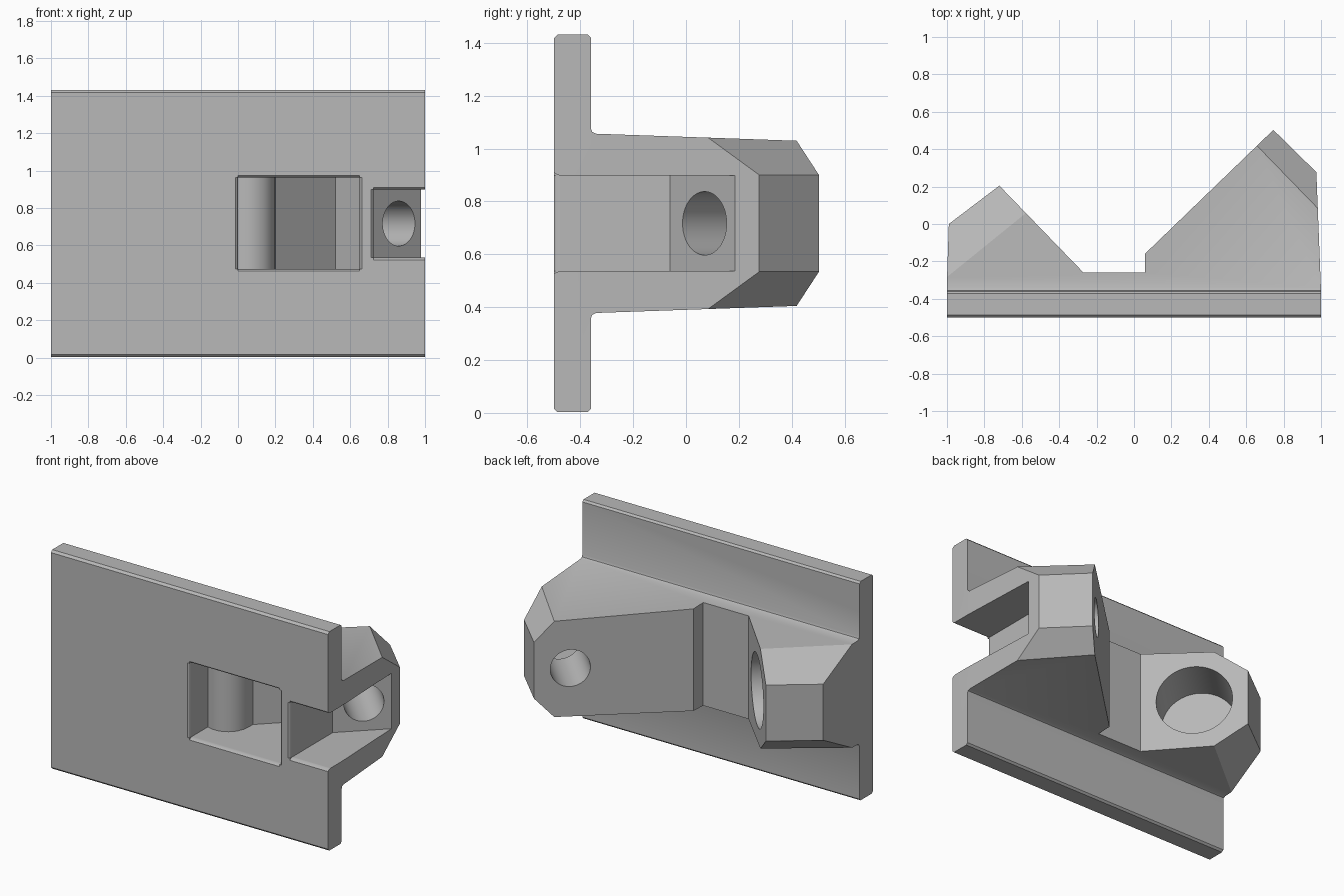
import bpy, bmesh, math
from mathutils import Vector

if "Cube" in bpy.data.objects:
    bpy.data.objects.remove(bpy.data.objects["Cube"], do_unlink=True)

X, Y, Z = Vector((1, 0, 0)), Vector((0, 1, 0)), Vector((0, 0, 1))
MID_Z = 0.717

grey = bpy.data.materials.new("plain_grey")
grey.use_nodes = True
grey.diffuse_color = (0.48, 0.48, 0.48, 1)
grey.node_tree.nodes["Principled BSDF"].inputs["Base Color"].default_value = grey.diffuse_color


def prism(name, points, u, v, w, start, end, origin=Vector()):
    """Profile in the u-v plane, extruded along w."""
    bm = bmesh.new()
    face = bm.faces.new([bm.verts.new(origin + u * a + v * b + w * start) for a, b in points])
    moved = bmesh.ops.extrude_face_region(bm, geom=[face])["geom"]
    bmesh.ops.translate(bm, vec=w * (end - start),
                        verts=[g for g in moved if isinstance(g, bmesh.types.BMVert)])
    bmesh.ops.recalc_face_normals(bm, faces=bm.faces)
    mesh = bpy.data.meshes.new(name)
    bm.to_mesh(mesh)
    bm.free()
    mesh.materials.append(grey)
    obj = bpy.data.objects.new(name, mesh)
    bpy.context.collection.objects.link(obj)
    return obj


def combine(target, tool, operation="DIFFERENCE"):
    """Apply a boolean and remove the helper."""
    tool.hide_render = True
    mod = target.modifiers.new(tool.name, "BOOLEAN")
    mod.operation, mod.object, mod.solver = operation, tool, "EXACT"
    bpy.context.view_layer.objects.active = target
    bpy.ops.object.modifier_apply(modifier=mod.name)
    bpy.data.objects.remove(tool, do_unlink=True)


def circle(radius, count=64):
    return [(radius * math.cos(math.tau * i / count), radius * math.sin(math.tau * i / count))
            for i in range(count)]


# Cross-section of plate and arms: upper half, mirrored to the lower half
upper = [(-0.5, 0.7), (-0.486, 0.714), (-0.372, 0.714), (-0.36, 0.702),
         (-0.36, 0.36), (-0.355, 0.346), (-0.341, 0.339), (0.6, 0.306)]
section = [(y, MID_Z + h) for y, h in upper] + [(y, MID_Z - h) for y, h in reversed(upper)]
bracket = prism("angled_bracket", section, Y, Z, X, -1, 1)

# Outline seen from above
outline = [(-1, -0.6), (-1, -0.3), (-0.99, 0), (-0.72, 0.205), (-0.27, -0.26), (0.058, -0.26),
           (0.058, -0.16), (0.745, 0.503), (0.975, 0.277), (1, -0.36), (1, -0.6)]
combine(bracket, prism("outline_cut", outline, X, Y, Z, -0.2, 1.6), "INTERSECT")

# Sloped chamfers above and below the tip of each arm
for a, b, depth in (((-0.99, 0), (-0.72, 0.205), 0.19), ((0.745, 0.503), (0.975, 0.277), 0.125)):
    along = (Vector((*b, 0)) - Vector((*a, 0))).normalized()
    inward = along.cross(Z)
    for side in (1, -1):
        low, rise = 0.183, 0.133
        wedge = [(-0.3 * depth, low - 0.3 * rise), (1.2 * depth, low + 1.2 * rise),
                 (-0.3 * depth, low + 1.2 * rise)]
        combine(bracket, prism("tip_chamfer", wedge, inward, Z * side, along, -0.5, 0.8,
                               Vector((*a, MID_Z))))

# Hollow behind the front window, with a rounded wall at its left end
window = [(0, -0.6), (0, -0.31), (0.04, -0.322), (0.09, -0.32), (0.14, -0.296), (0.175, -0.26),
          (0.195, -0.21), (0.2, -0.13), (0.52, 0.18), (0.65, 0.05), (0.65, -0.6)]
combine(bracket, prism("window_pocket", window, X, Y, Z, 0.475, 0.962))

# Open notch at the side, ending in a slanted wall
notch = [(0.725, -0.6), (0.725, -0.06), (1.1, 0.302), (1.1, -0.6)]
combine(bracket, prism("side_notch", notch, X, Y, Z, 0.536, 0.898))

# Soft lead-in around the window and notch openings
for x0, x1, z0, z1 in ((0, 0.65, 0.475, 0.962), (0.725, 1.1, 0.536, 0.898)):
    for lo, hi, u, w, s, e in ((x0, x1, X, Z, z0, z1), (z0, z1, Z, X, x0, x1)):
        flare = [(lo - 0.024, -0.51), (lo - 0.006, -0.494), (lo + 0.001, -0.475),
                 (hi - 0.001, -0.475), (hi + 0.006, -0.494), (hi + 0.024, -0.51)]
        combine(bracket, prism("opening_flare", flare, u, Y, w, s, e))

# Small bore through the long arm
axis = Vector((-0.694, 0.72, 0))
combine(bracket, prism("small_bore", circle(0.12), axis.cross(Z), Z, axis, -0.1, 0.6,
                       Vector((0.86, 0.07, MID_Z))))

# Large blind bore in the short arm
axis = Vector((0.719, 0.695, 0))
combine(bracket, prism("large_bore", circle(0.23), axis.cross(Z), Z, axis, -0.32, 0.2,
                       Vector((-0.495, -0.028, MID_Z))))

# Smooth the round walls and keep the edges crisp
bpy.ops.object.select_all(action="DESELECT")
bracket.select_set(True)
bpy.context.view_layer.objects.active = bracket
bpy.ops.object.shade_smooth_by_angle(angle=math.radians(28))
